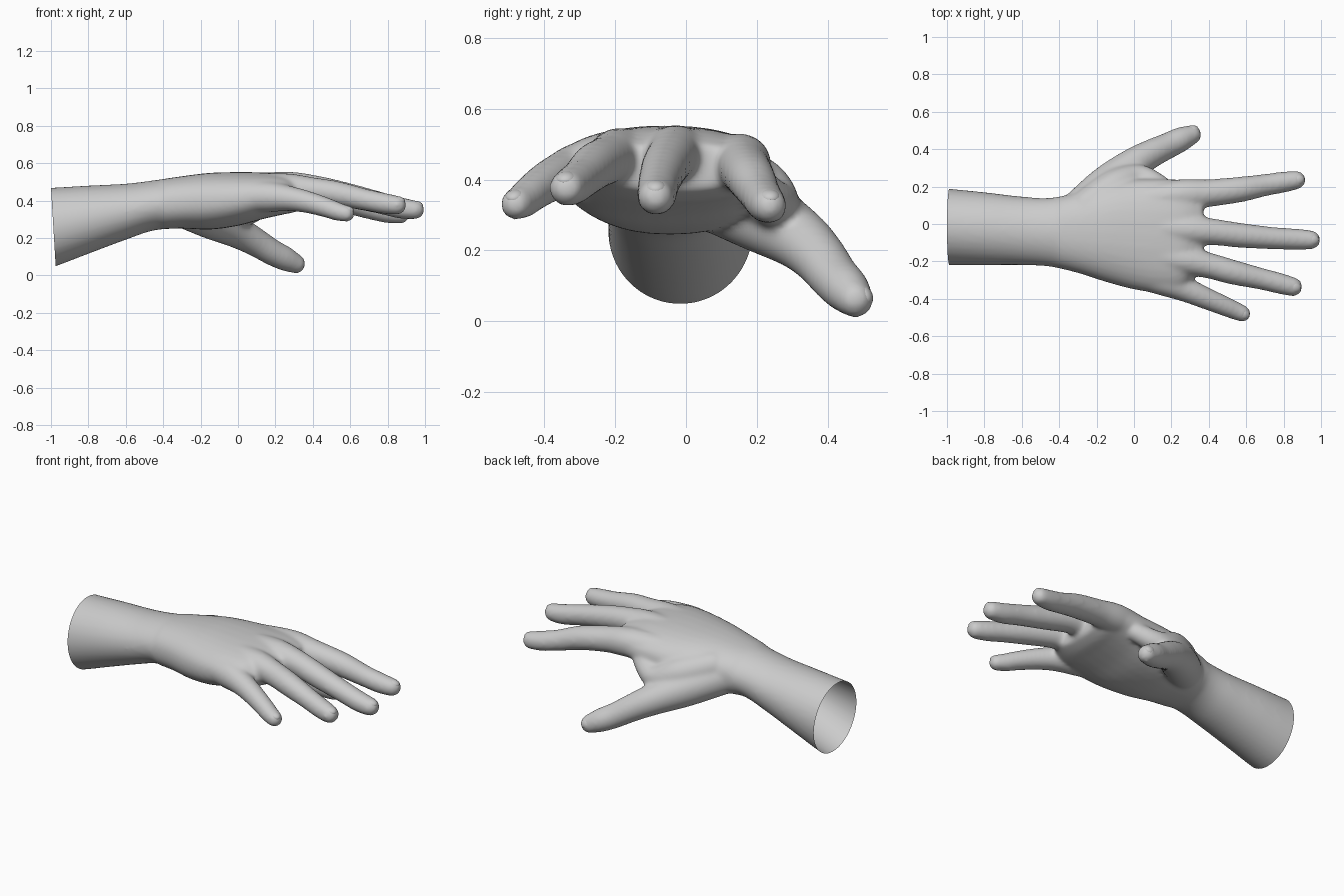
import bpy, bmesh, math
from mathutils import Vector, Matrix

cube = bpy.data.objects.get("Cube")
if cube:
    bpy.data.objects.remove(cube)

SIDES = 32
GROW = 0.004  # makes up for the shrinking of the smoothing pass

skin = bpy.data.materials.new("light grey")
skin.use_nodes = True
colour = (0.6, 0.6, 0.6, 1)
skin.diffuse_color = colour
skin.node_tree.nodes["Principled BSDF"].inputs["Base Color"].default_value = colour


def spline(points, steps=5):
    """Smooth curve through rows of numbers."""
    rows = [Vector(p) for p in points]
    out = []
    for i in range(len(rows) - 1):
        a, b, c, d = (rows[min(max(i + k, 0), len(rows) - 1)] for k in (-1, 0, 1, 2))
        for s in range(steps):
            t = s / steps
            out.append(0.5 * (2 * b + (c - a) * t + (2 * a - 5 * b + 4 * c - d) * t * t
                              + (3 * b - a - 3 * c + d) * t ** 3))
    return out + [rows[-1]]


def loft(bm, rings):
    """Skin a closed solid over a row of rings."""
    loops = [[bm.verts.new(p) for p in ring] for ring in rings]
    for a, b in zip(loops, loops[1:]):
        for i in range(SIDES):
            j = (i + 1) % SIDES
            bm.faces.new((a[i], a[j], b[j], b[i]))
    bm.faces.new(loops[0][::-1])
    bm.faces.new(loops[-1])


def frame(direction, up):
    side = direction.cross(up).normalized()
    return side, side.cross(direction).normalized()


def tube(bm, points, up):
    """Round limb through (x, y, z, radius) with domed ends."""
    rows = spline(points)
    spots = [(r.xyz, r.w + GROW) for r in rows]
    first = (spots[1][0] - spots[0][0]).normalized()
    last = (spots[-1][0] - spots[-2][0]).normalized()
    dome = [math.radians(a) for a in (20, 40, 60, 78)]
    (p0, r0), (p1, r1) = spots[0], spots[-1]
    start = [(p0 - first * r0 * math.sin(a), r0 * math.cos(a)) for a in reversed(dome)]
    end = [(p1 + last * r1 * math.sin(a), r1 * math.cos(a)) for a in dome]
    spots = start + spots + end
    rings = []
    for i, (p, r) in enumerate(spots):
        d = (spots[min(i + 1, len(spots) - 1)][0] - spots[max(i - 1, 0)][0]).normalized()
        side, top = frame(d, up)
        rings.append([p + r * (side * math.cos(k * math.tau / SIDES) + top * math.sin(k * math.tau / SIDES))
                      for k in range(SIDES)])
    loft(bm, rings)


def add_object(name, bm):
    mesh = bpy.data.meshes.new(name)
    bmesh.ops.recalc_face_normals(bm, faces=bm.faces)
    for f in bm.faces:
        f.smooth = True
    bm.to_mesh(mesh)
    bm.free()
    mesh.materials.append(skin)
    obj = bpy.data.objects.new(name, mesh)
    bpy.context.collection.objects.link(obj)
    return obj


UP = Vector((0, 0, 1))
OUT = Vector((-0.2, 0.8, 0.6))

# Forearm and palm: x, y min, y max, z bottom, z top
body = [(-1.1, -.22, .2, .01, .465), (-.97, -.22, .187, .05, .47), (-.8, -.22, .17, .115, .48),
        (-.6, -.22, .147, .19, .49), (-.45, -.228, .14, .24, .508), (-.3, -.262, .17, .25, .53),
        (-.15, -.31, .22, .245, .548), (0, -.35, .24, .265, .552), (.13, -.368, .24, .3, .55),
        (.24, -.36, .238, .325, .542), (.31, -.3, .225, .34, .525), (.37, -.25, .19, .37, .5)]

# Digits: (x, y, z, radius) from inside the palm to the fingertip
digits = {
    "index": [(.05, .13, .45, .07), (.25, .155, .445, .08), (.4, .165, .43, .07), (.57, .185, .4, .064),
              (.7, .208, .36, .055), (.8, .224, .335, .052), (.868, .235, .325, .046)],
    "middle": [(.05, -.02, .47, .07), (.27, -.03, .47, .08), (.42, -.042, .462, .067), (.58, -.062, .43, .062),
               (.75, -.076, .39, .055), (.87, -.082, .36, .053), (.946, -.085, .35, .047)],
    "ring": [(.05, -.16, .465, .07), (.25, -.19, .467, .075), (.4, -.222, .455, .065), (.53, -.258, .437, .062),
             (.68, -.293, .405, .054), (.78, -.318, .385, .052), (.85, -.336, .375, .047)],
    "little": [(.02, -.26, .42, .08), (.17, -.305, .42, .078), (.28, -.352, .41, .063), (.38, -.395, .39, .055),
               (.48, -.437, .36, .049), (.53, -.458, .342, .046), (.58, -.479, .33, .041)],
    "thumb": [(-.32, .05, .37, .1), (-.15, .205, .3, .1), (-.01, .315, .235, .084), (.09, .375, .18, .073),
              (.18, .418, .125, .066), (.25, .452, .09, .062), (.308, .477, .062, .049)],
}

bm = bmesh.new()
rings = []
for x, y0, y1, z0, z1 in spline(body):
    power = 1.0 if x < -.4 else 0.88  # the palm is boxier than the arm
    ring = []
    for k in range(SIDES):
        c, s = math.cos(k * math.tau / SIDES), math.sin(k * math.tau / SIDES)
        ring.append((x, (y0 + y1) / 2 + (y1 - y0) / 2 * math.copysign(abs(c) ** power, c),
                     (z0 + z1) / 2 + (z1 - z0) / 2 * math.copysign(abs(s) ** power, s)))
    rings.append(ring)
loft(bm, rings)
for name, path in digits.items():
    tube(bm, path, OUT if name == "thumb" else UP)
# Web of skin between thumb and index finger
tube(bm, [(-.25, .1, .42, .085), (-.1, .2, .37, .09), (.03, .25, .33, .065), (.15, .2, .38, .05)], UP)
rough = add_object("rough_hand", bm)

# Fuse the parts into one smooth skin
fuse = rough.modifiers.new("fuse", "REMESH")
fuse.mode = "VOXEL"
fuse.voxel_size = 0.011
soften = rough.modifiers.new("soften", "SMOOTH")
soften.factor = 0.5
soften.iterations = 14
graph = bpy.context.evaluated_depsgraph_get()
skin_mesh = bpy.data.meshes.new_from_object(rough.evaluated_get(graph))
bm = bmesh.new()
bm.from_mesh(skin_mesh)
bpy.data.objects.remove(rough)
bpy.data.meshes.remove(skin_mesh)

# Cut the forearm off at a slight slant and leave it open
bmesh.ops.bisect_plane(bm, geom=bm.verts[:] + bm.edges[:] + bm.faces[:], dist=1e-5,
                       plane_co=(-1, 0, .47), plane_no=(-1, 0, -.06), clear_outer=True)
add_object("hand", bm)

# Fingernails: shallow domes sunk into the fingertips
for name, path in digits.items():
    a, b = Vector(path[-2]), Vector(path[-1])
    d = (b.xyz - a.xyz).normalized()
    side, top = frame(d, OUT if name == "thumb" else UP)
    r = b.w
    turn = Matrix((d, side, top)).transposed().to_4x4()
    size = Matrix.Diagonal((r * 0.85, r * 0.68, r * 0.5, 1))
    place = Matrix.Translation(b.xyz + d * r * 0.02 + top * r * 0.53)
    bm = bmesh.new()
    bmesh.ops.create_uvsphere(bm, u_segments=24, v_segments=14, radius=1, matrix=place @ turn @ size)
    add_object(name + "_nail", bm)
